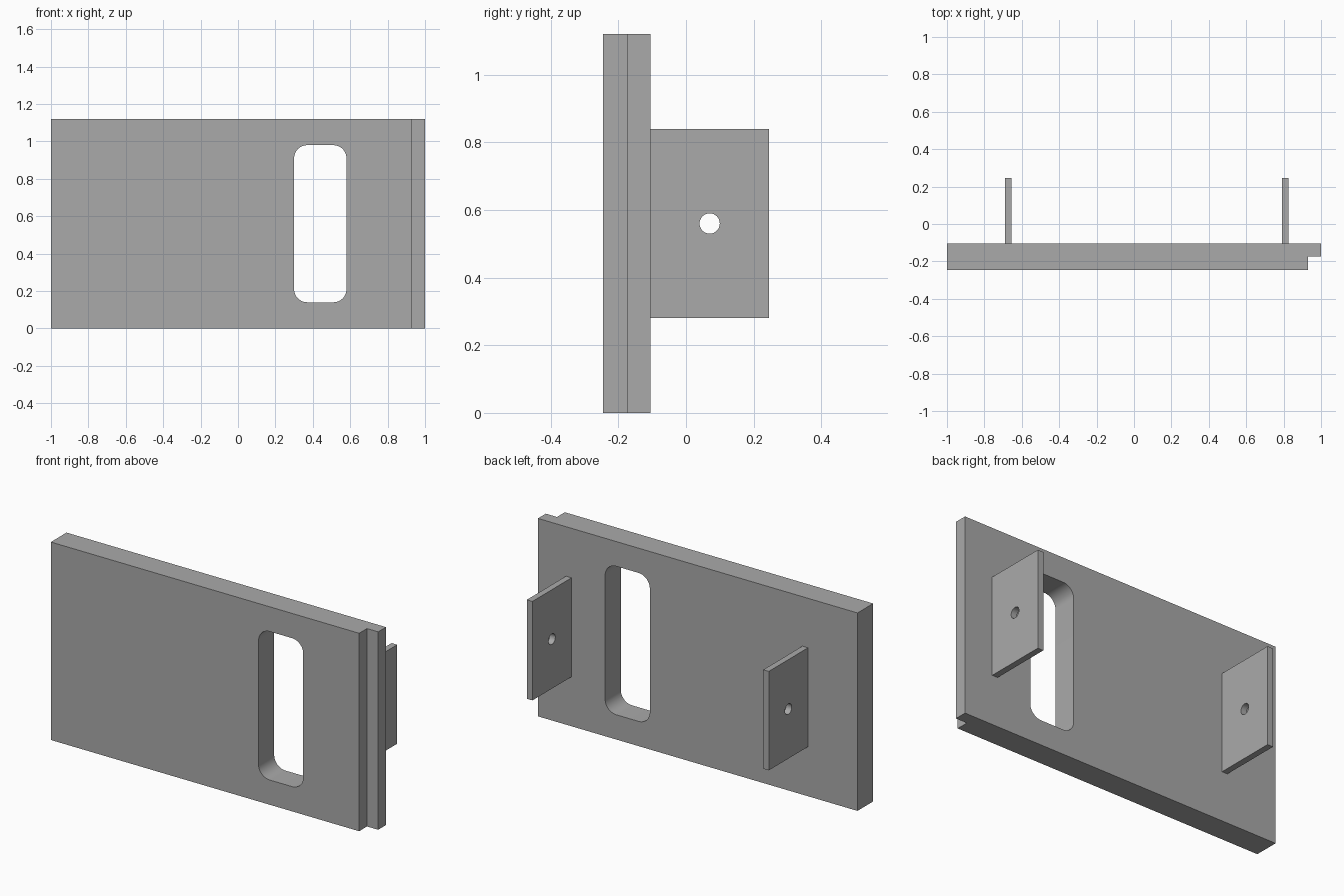
import bpy, bmesh
from math import cos, sin, pi
from mathutils import Vector

cube = bpy.data.objects.get("Cube")
if cube:
    bpy.data.objects.remove(cube, do_unlink=True)

grey = bpy.data.materials.new("plain_grey")
grey.use_nodes = True
colour = (0.4, 0.4, 0.4, 1)
grey.diffuse_color = colour
grey.node_tree.nodes["Principled BSDF"].inputs["Base Color"].default_value = colour


def prism(name, outline, depth):
    """Sweep a closed outline of 3D points along a depth vector."""
    bm = bmesh.new()
    face = bm.faces.new([bm.verts.new(p) for p in outline])
    swept = bmesh.ops.extrude_face_region(bm, geom=[face])["geom"]
    top = [v for v in swept if isinstance(v, bmesh.types.BMVert)]
    bmesh.ops.translate(bm, verts=top, vec=depth)
    bmesh.ops.recalc_face_normals(bm, faces=bm.faces[:])
    mesh = bpy.data.meshes.new(name)
    bm.to_mesh(mesh)
    bm.free()
    mesh.materials.append(grey)
    obj = bpy.data.objects.new(name, mesh)
    bpy.context.collection.objects.link(obj)
    return obj


def rounded(u0, u1, v0, v1, r, steps=12):
    """Points of a rectangle with rounded corners; a circle if r fills it."""
    centres = [(u1 - r, v1 - r), (u0 + r, v1 - r), (u0 + r, v0 + r), (u1 - r, v0 + r)]
    points = []
    for corner, (cu, cv) in enumerate(centres):
        for i in range(steps + 1):
            a = (corner + i / steps) * pi / 2
            p = (cu + r * cos(a), cv + r * sin(a))
            if not points or (Vector(p) - Vector(points[-1])).length > 1e-5:
                points.append(p)
    if (Vector(points[0]) - Vector(points[-1])).length < 1e-5:
        points.pop()
    return points


def cut(obj, cutter):
    """Cut a hole, apply it, and shade the round walls smooth."""
    cutter.hide_render = True
    mod = obj.modifiers.new("hole", 'BOOLEAN')
    mod.operation = 'DIFFERENCE'
    mod.solver = 'EXACT'
    mod.object = cutter
    bpy.ops.object.select_all(action='DESELECT')
    obj.select_set(True)
    bpy.context.view_layer.objects.active = obj
    bpy.ops.object.modifier_apply(modifier=mod.name)
    bpy.data.objects.remove(cutter, do_unlink=True)
    bpy.ops.object.shade_smooth_by_angle(angle=pi / 6)


# Front panel with a rebate down its left edge
front, step, back = -0.245, -0.175, -0.105
profile = [(-1, front), (0.93, front), (0.93, step), (1, step), (1, back), (-1, back)]
panel = prism("front_panel", [(x, y, 0) for x, y in profile], (0, 0, 1.12))

# Rounded handle slot
slot = rounded(0.3, 0.58, 0.14, 0.98, 0.07)
cut(panel, prism("slot_cutter", [(x, -0.5, z) for x, z in slot], (0, 1, 0)))

# Rear mounting tabs, each with a pin hole
hole = rounded(0.04, 0.1, 0.53, 0.59, 0.03, 8)
for name, x in (("right_tab", -0.69), ("left_tab", 0.79)):
    outline = [(x, back, 0.28), (x, 0.245, 0.28), (x, 0.245, 0.84), (x, back, 0.84)]
    tab = prism(name, outline, (0.035, 0, 0))
    cut(tab, prism("hole_cutter", [(x - 0.1, y, z) for y, z in hole], (0.3, 0, 0)))
